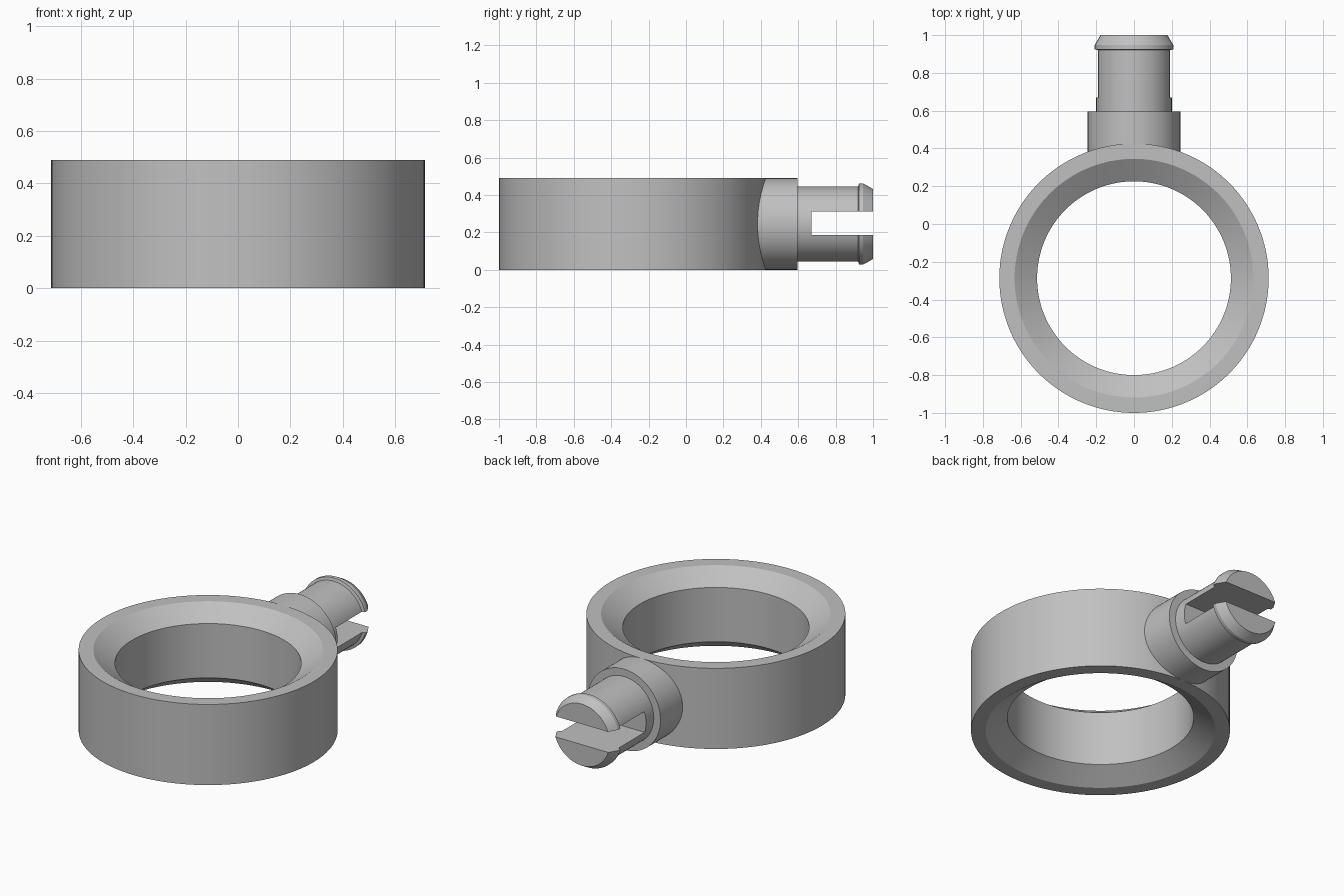
import bpy, bmesh, math
from mathutils import Matrix

cube = bpy.data.objects.get("Cube")
if cube:
    bpy.data.objects.remove(cube, do_unlink=True)

grey = bpy.data.materials.new("plain grey")
grey.use_nodes = True
colour = (0.53, 0.53, 0.53, 1)
grey.diffuse_color = colour
grey.node_tree.nodes["Principled BSDF"].inputs["Base Color"].default_value = colour

HEIGHT = 0.49
MID = HEIGHT / 2
RING_Y = -0.287


def add_object(name, bm):
    bmesh.ops.recalc_face_normals(bm, faces=bm.faces)
    mesh = bpy.data.meshes.new(name)
    bm.to_mesh(mesh)
    bm.free()
    mesh.materials.append(grey)
    obj = bpy.data.objects.new(name, mesh)
    bpy.context.collection.objects.link(obj)
    return obj


def lathe(name, profile, matrix, closed=False, steps=128):
    """Spin (radius, height) points about z, then place the result."""
    bm = bmesh.new()
    verts = [bm.verts.new((r, 0, h)) for r, h in profile]
    edges = [bm.edges.new(pair) for pair in zip(verts, verts[1:])]
    if closed:
        edges.append(bm.edges.new((verts[-1], verts[0])))
    bmesh.ops.spin(bm, geom=verts + edges, cent=(0, 0, 0), axis=(0, 0, 1),
                   angle=math.tau, steps=steps)
    bmesh.ops.remove_doubles(bm, verts=bm.verts, dist=1e-5)
    if not closed:  # flat end caps
        bmesh.ops.holes_fill(bm, edges=[e for e in bm.edges if e.is_boundary], sides=0)
    bmesh.ops.transform(bm, matrix=matrix, verts=bm.verts)
    return add_object(name, bm)


def smooth(obj):
    bpy.ops.object.select_all(action='DESELECT')
    obj.select_set(True)
    bpy.context.view_layer.objects.active = obj
    bpy.ops.object.shade_smooth_by_angle(angle=math.radians(20))


# Ring with a chamfered bore at both ends
ring = lathe("ring",
             [(0.713, 0), (0.713, HEIGHT), (0.632, HEIGHT), (0.513, HEIGHT - 0.08),
              (0.513, 0.08), (0.632, 0)],
             Matrix.Translation((0, RING_Y, 0)), closed=True)

# Collar and snap-fit post, both along +y
along_y = Matrix.Translation((0, 0, MID)) @ Matrix.Rotation(-math.pi / 2, 4, 'X')
collar = lathe("collar", [(0.245, 0.36), (0.245, 0.595)], along_y)
post = lathe("snap_post",
             [(0.2, 0.56), (0.2, 0.92), (0.217, 0.925), (0.217, 0.947), (0.187, 1.0)],
             along_y)

# Slot splitting the post into two prongs
bm = bmesh.new()
bmesh.ops.create_cube(bm, size=1, matrix=Matrix.Translation((0, 0.92, MID + 0.003))
                      @ Matrix.Diagonal((1, 0.5, 0.125, 1)))
cutter = add_object("slot_cutter", bm)
cutter.hide_render = True
cut = post.modifiers.new("slot", 'BOOLEAN')
cut.operation = 'DIFFERENCE'
cut.solver = 'EXACT'
cut.object = cutter
bpy.context.view_layer.objects.active = post
bpy.ops.object.modifier_apply(modifier=cut.name)
bpy.data.objects.remove(cutter, do_unlink=True)

for part in (ring, collar, post):
    smooth(part)
